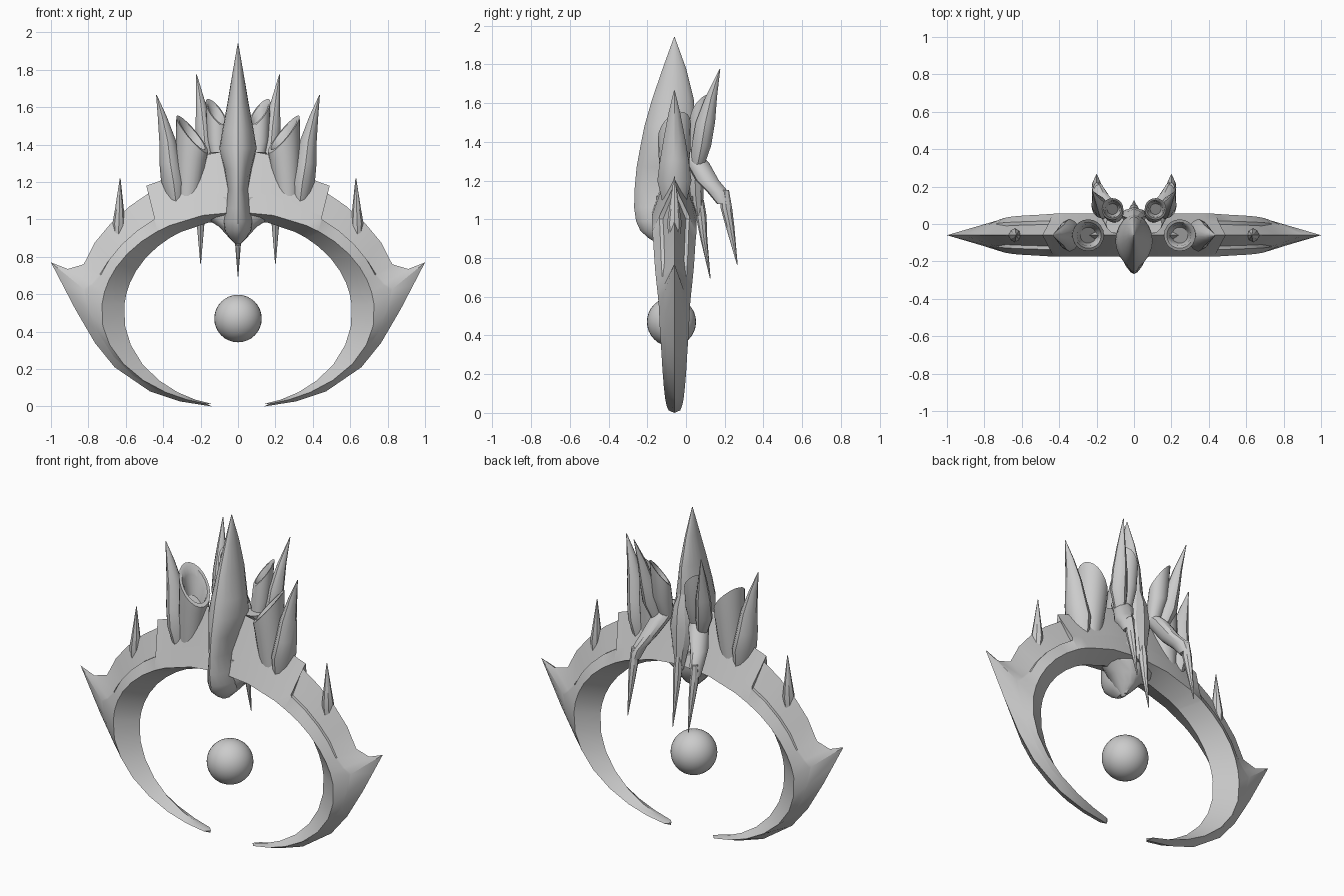
import bpy, bmesh, math

YC = -0.06  # plane of the crescent


def loft(name, rings, mirror=False, cap_start=True):
    """Skin a list of equal-length point rings and cap the ends."""
    bm = bmesh.new()
    vs = [[bm.verts.new(p) for p in r] for r in rings]
    n = len(rings[0])
    for a, b in zip(vs, vs[1:]):
        for k in range(n):
            j = (k + 1) % n
            bm.faces.new((a[k], a[j], b[j], b[k]))
    if cap_start:
        bm.faces.new(vs[0])
    bm.faces.new(vs[-1])
    bmesh.ops.recalc_face_normals(bm, faces=bm.faces)
    me = bpy.data.meshes.new(name)
    bm.to_mesh(me)
    bm.free()
    ob = bpy.data.objects.new(name, me)
    bpy.context.collection.objects.link(ob)
    if mirror:
        ob.modifiers.new("mirror", 'MIRROR').use_clip = True
    return ob


def ring(x, y, z, rx, ry, n=16, tx=0, ty=0, p=1.0):
    """Horizontal (optionally tilted) oval; p > 1 sharpens it to a diamond."""
    out = []
    for k in range(n):
        a = 2 * math.pi * k / n
        c, s = math.cos(a), math.sin(a)
        dx = rx * math.copysign(abs(c) ** p, c)
        dy = ry * math.copysign(abs(s) ** p, s)
        out.append((x + dx, y + dy, z + tx * dx + ty * dy))
    return out


def spike(name, secs, mirror=True, n=12, p=1.2):
    return loft(name, [ring(*s, n=n, p=p) for s in secs], mirror)


def tube(name, base, mid, top, tx, ty):
    """Hollow tower with a slanted mouth; each item is x, y, z, radius."""
    rs = [ring(*base, base[3], 20), ring(*mid, mid[3], 20, tx * .2, ty * .2)]
    x, y, z, r = top
    for f, dz in ((1, 0), (.82, 0), (.68, -.03), (.5, -.13)):
        rs.append(ring(x, y, z + dz, r * f, r * f, 20, tx, ty))
    return loft(name, rs, True)


# Crescent: angle, outer ridge x, outer ridge z, half depth, panel recess
stations = [
    (90, 0, 1.38, .115, 0), (75, .2, 1.34, .115, 0), (60, .42, 1.205, .115, 0),
    (54, .49, 1.18, .115, 0), (53, .47, 1.145, .114, .014),
    (45, .58, 1.07, .109, .014), (36, .685, .973, .105, .014),
    (27, .765, .877, .1, .014), (19, .825, .76, .093, 0), (12, .91, .735, .086, 0),
    (5, 1.0, .77, .08, 0), (-8, .935, .645, .075, 0), (-20, .87, .52, .068, 0),
    (-33, .765, .34, .062, 0), (-46, .66, .21, .055, 0), (-58, .47, .08, .048, 0),
    (-68, .31, .027, .04, 0), (-77, .14, 0, .03, 0)]
rings = []
for deg, ox, oz, w, d in stations:
    c, s = math.cos(math.radians(deg)), math.sin(math.radians(deg))
    fx, fz = .73 * c, .5 + (.54 if s > 0 else .5) * s
    half = [(fx, w, fz)]
    for t, e in ((.32, 0), (.36, d)):
        half.append((fx + (ox - fx) * t - e * c * .6, w * (1 - t) - e,
                     fz + (oz - fz) * t - e * s * .6))
    front = [(x, YC - y, z) for x, y, z in half]
    back = [(x, YC + y, z) for x, y, z in reversed(half)]
    rings.append([(.61 * c, YC, .5 + .5 * s)] + front + [(ox, YC, oz)] + back)
loft("crescent_ring", rings, True, cap_start=False)

# Floating orb
bpy.ops.mesh.primitive_uv_sphere_add(segments=32, ring_count=16, radius=.127,
                                     location=(0, -.075, .47))
bpy.context.object.name = "orb"

# Central blade: z, half width, front y, back y
blade = [(1.94, .002, -.062, -.058), (1.78, .03, -.12, 0), (1.62, .057, -.175, .04),
         (1.48, .083, -.215, .05), (1.38, .1, -.235, .055), (1.27, .073, -.255, .06),
         (1.16, .055, -.265, .06), (1.06, .068, -.268, .05), (.99, .078, -.258, .03),
         (.94, .07, -.235, -.01), (.9, .045, -.19, -.03), (.87, .015, -.14, -.06)]
loft("central_blade", [ring(0, (f + b) / 2, z, h, (b - f) / 2, 20, p=1.15)
                       for z, h, f, b in blade])

# Keystone under the arch
spike("keystone", [(0, YC, 1.12, .2, .1), (0, YC, 1.01, .18, .1), (0, -.07, .96, .1, .09),
                   (0, -.08, .91, .055, .07), (0, -.09, .86, .005, .01)], False, 16)

# Front towers with their outer horns
tube("front_tower", (.27, YC, 1.08, .06), (.25, YC, 1.34, .082),
     (.245, YC, 1.455, .085), 1.1, .45)
spike("front_horn", [(.33, YC, 1.08, .045, .06), (.345, YC, 1.2, .066, .088),
                     (.362, YC, 1.3, .058, .075), (.376, YC, 1.42, .045, .055),
                     (.405, YC, 1.55, .024, .03), (.436, YC, 1.665, .002, .002)])

# Rear towers with their outer horns
tube("rear_tower", (.1, .04, 1.3, .035), (.11, .065, 1.42, .055),
     (.115, .08, 1.57, .058), 1.0, .8)
spike("rear_horn", [(.15, .06, 1.28, .03, .035), (.175, .08, 1.38, .05, .05),
                    (.185, .1, 1.5, .042, .05), (.2, .13, 1.63, .024, .03),
                    (.222, .175, 1.775, .002, .002)])

# Small spikes on the shoulders
spike("shoulder_spike", [(.64, YC, .9, .025, .028), (.637, YC, .98, .034, .038),
                         (.634, YC, 1.06, .023, .026), (.63, YC, 1.22, .002, .002)], n=8)

# Rear arms and hanging claws
spike("rear_arm", [(.1, .0, 1.36, .05, .05), (.125, .06, 1.29, .055, .06),
                   (.165, .11, 1.2, .045, .06), (.19, .165, 1.14, .034, .055),
                   (.2, .195, 1.08, .026, .035)], p=1)
spike("rear_claw", [(.2, .2, 1.15, .016, .022), (.2, .208, 1.06, .026, .03),
                    (.2, .228, .96, .019, .022), (.2, .265, .765, .002, .002)], n=8)

# Middle back plate and its claw
spike("back_plate", [(0, .02, 1.52, .004, .01), (0, .04, 1.38, .055, .04),
                     (0, .045, 1.26, .075, .045), (0, .05, 1.12, .045, .04),
                     (0, .06, 1.02, .025, .025)], False, 8)
spike("middle_claw", [(0, .07, 1.1, .018, .022), (0, .078, 1.02, .028, .028),
                      (0, .092, .9, .018, .018), (0, .125, .695, .002, .002)], False, 8)

# Smooth shading with crisp ridges
bpy.ops.object.select_all(action='SELECT')
bpy.context.view_layer.objects.active = bpy.data.objects["orb"]
bpy.ops.object.shade_smooth_by_angle(angle=math.radians(32))
